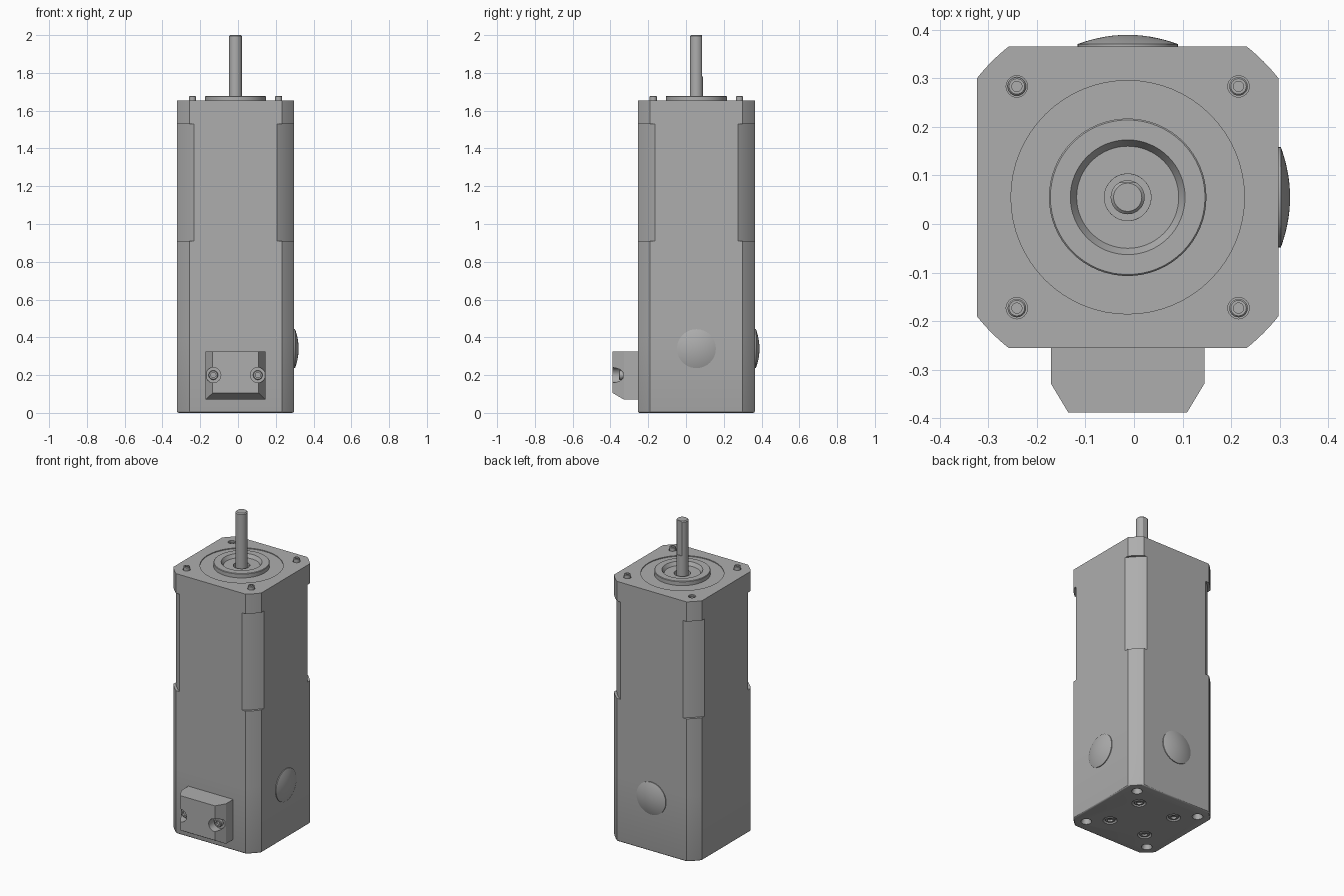
import bpy, bmesh, math
from mathutils import Matrix, Vector

if "Cube" in bpy.data.objects:
    bpy.data.objects.remove(bpy.data.objects["Cube"])

CX, CY, HALF = -0.013, 0.055, 0.31      # motor axis and half width
BOLT, TOP = 0.228, 1.655                # bolt offset and flange height
CORNERS = [(sx, sy) for sx in (-1, 1) for sy in (-1, 1)]

metal = bpy.data.materials.new("grey metal")
metal.use_nodes = True
GREY = (0.42, 0.42, 0.42, 1)
metal.diffuse_color = GREY
metal.node_tree.nodes["Principled BSDF"].inputs["Base Color"].default_value = GREY


def finish(bm, name):
    bmesh.ops.recalc_face_normals(bm, faces=bm.faces)
    mesh = bpy.data.meshes.new(name)
    bm.to_mesh(mesh)
    bm.free()
    mesh.materials.append(metal)
    ob = bpy.data.objects.new(name, mesh)
    bpy.context.collection.objects.link(ob)
    return ob


def activate(ob):
    bpy.ops.object.select_all(action='DESELECT')
    ob.select_set(True)
    bpy.context.view_layer.objects.active = ob


def smooth(ob):
    activate(ob)
    bpy.ops.object.shade_smooth_by_angle(angle=math.radians(30))


def prism(name, outline, depth):
    """Extrude a list of points along the depth vector."""
    bm = bmesh.new()
    face = bm.faces.new([bm.verts.new(p) for p in outline])
    new = bmesh.ops.extrude_face_region(bm, geom=[face])["geom"]
    verts = [v for v in new if isinstance(v, bmesh.types.BMVert)]
    bmesh.ops.translate(bm, vec=depth, verts=verts)
    return finish(bm, name)


def lathe(name, profile, place=(CX, CY, 0), axis=(0, 0, 1), steps=48):
    """Turn a closed (radius, height) profile about an axis."""
    bm = bmesh.new()
    vs = [bm.verts.new((r, 0, h)) for r, h in profile]
    edges = [bm.edges.new((a, b)) for a, b in zip(vs, vs[1:] + vs[:1])
             if a.co.x + b.co.x > 0]
    bmesh.ops.spin(bm, geom=vs + edges, axis=(0, 0, 1), cent=(0, 0, 0),
                   angle=math.tau, steps=steps)
    bmesh.ops.remove_doubles(bm, verts=bm.verts, dist=1e-5)
    turn = Vector((0, 0, 1)).rotation_difference(Vector(axis)).to_matrix().to_4x4()
    bm.transform(Matrix.Translation(place) @ turn)
    return finish(bm, name)


def rod(name, r0, r1, h0, h1, place, axis=(0, 0, 1), steps=32):
    return lathe(name, [(0, h0), (r0, h0), (r1, h1), (0, h1)], place, axis, steps)


def cut(ob, cutter):
    cutter.hide_render = True
    mod = ob.modifiers.new("cut", 'BOOLEAN')
    mod.operation, mod.solver, mod.object = 'DIFFERENCE', 'EXACT', cutter
    activate(ob)
    bpy.ops.object.modifier_apply(modifier=mod.name)
    bpy.data.objects.remove(cutter)


def body_section(name, z0, z1, radius):
    """Square housing whose corners are turned down to a radius."""
    start = math.acos(HALF / radius)
    sweep = math.pi / 2 - 2 * start
    pts = []
    for q in range(4):
        for i in range(9):
            a = q * math.pi / 2 + start + sweep * i / 8
            pts.append((CX + radius * math.cos(a), CY + radius * math.sin(a), z0))
    return prism(name, pts, (0, 0, z1 - z0))


def socket_screw(name, r, h, place, axis=(0, 0, 1)):
    return lathe(name, [(0, -0.03), (r, -0.03), (r, h - 0.003), (r - 0.003, h),
                        (r * 0.55, h), (r * 0.55, h - 0.012), (0, h - 0.012)],
                 place, axis, 24)


# Stacked housing
rear_cap = body_section("rear_cap", 0, 0.42, 0.395)
stator = body_section("stator_housing", 0.42, 0.78, 0.395)
adapter = body_section("gear_adapter", 0.78, 0.91, 0.395)
gearcase = body_section("gear_case", 0.91, 1.53, 0.38)
flange = body_section("front_flange", 1.53, TOP, 0.395)

# Softened bottom edge
bm = bmesh.new()
bm.from_mesh(rear_cap.data)
rim = [e for e in bm.edges if all(v.co.z < 0.001 for v in e.verts)]
bmesh.ops.bevel(bm, geom=rim, offset=0.01, segments=3, profile=0.5, affect='EDGES')
bm.to_mesh(rear_cap.data)
bm.free()

# Flange recess, shaft bore, bolts
cut(flange, rod("recess_cutter", 0.24, 0.24, TOP - 0.005, 1.8, (CX, CY, 0), steps=64))
cut(flange, rod("bore_cutter", 0.048, 0.048, 1.6, 1.8, (CX, CY, 0)))
for sx, sy in CORNERS:
    spot = (CX + sx * BOLT, CY + sy * BOLT, TOP)
    cut(flange, rod("bolt_cutter", 0.022, 0.022, -0.02, 0.05, spot, steps=24))
    sunk = sx < 0 < sy
    smooth(socket_screw("flange_bolt", 0.019, -0.006 if sunk else 0.022, spot))

# Bottom holes and screws
for sx, sy in CORNERS:
    cut(rear_cap, rod("corner_cutter", 0.034, 0.022, -0.01, 0.03,
                      (CX + sx * BOLT, CY + sy * BOLT, 0)))
    spot = (CX + sx * 0.13, CY + sy * 0.13, 0)
    cut(rear_cap, rod("sink_cutter", 0.045, 0.03, -0.005, 0.015, spot))
    smooth(socket_screw("base_screw", 0.03, -0.002, spot, (0, 0, -1)))

# Pilot boss with a coned mouth
boss = lathe("pilot_boss", [(0.162, 1.64), (0.162, 1.674), (0.159, 1.677),
                            (0.118, 1.677), (0.105, 1.655), (0.048, 1.655),
                            (0.048, 1.64)], steps=64)

# Output shaft with a flat on the back
shaft = lathe("output_shaft", [(0, 1.59), (0.035, 1.59), (0.035, 1.994),
                               (0.029, 2.0), (0, 2.0)])
y = CY + 0.03
cut(shaft, prism("flat_cutter", [(CX - 0.1, y, 1.78), (CX + 0.1, y, 1.78),
                                 (CX + 0.1, y + 0.1, 1.78), (CX - 0.1, y + 0.1, 1.78)],
                 (0, 0, 0.5)))

# Domed brush caps on the left and back
dome = [(0, -0.01), (0.103, -0.01), (0.103, 0.005)]
dome += [(0.103 * math.cos(t), 0.005 + 0.019 * (1 - math.cos(t) ** 2))
         for t in (math.pi / 2 * i / 10 for i in range(1, 10))] + [(0, 0.024)]
left_cap = lathe("left_brush_cap", dome, (CX + HALF, CY, 0.34), (1, 0, 0))
back_cap = lathe("back_brush_cap", dome, (CX, CY + HALF, 0.34), (0, 1, 0))

# Terminal box: wall block plus tapered cover
FRONT, MID, WALL = -0.388, -0.328, CY - HALF
box = prism("terminal_box", [(CX - 0.158, WALL + 0.01, 0.07), (CX + 0.158, WALL + 0.01, 0.07),
                             (CX + 0.158, WALL + 0.01, 0.325), (CX - 0.158, WALL + 0.01, 0.325)],
            (0, MID - WALL - 0.01, 0))
bm = bmesh.new()
bm.from_mesh(box.data)
nose = next(f for f in bm.faces if all(v.co.y < MID + 0.001 for v in f.verts))
tip = bmesh.ops.extrude_face_region(bm, geom=[nose])["geom"]
bmesh.ops.delete(bm, geom=[nose], context='FACES_ONLY')
for v in (g for g in tip if isinstance(g, bmesh.types.BMVert)):
    v.co.y = FRONT
    v.co.x = CX + math.copysign(0.122, v.co.x - CX)
    v.co.z = max(v.co.z, 0.105)
bmesh.ops.recalc_face_normals(bm, faces=bm.faces)
bm.to_mesh(box.data)
bm.free()

# Terminal box screws in round pockets
for side in (-1, 1):
    spot = (CX + side * 0.118, -0.333, 0.2)
    cut(box, rod("pocket_cutter", 0.04, 0.04, 0, 0.1, spot, (0, -1, 0)))
    smooth(socket_screw("box_screw", 0.025, 0.022, spot, (0, -1, 0)))

for ob in (rear_cap, stator, adapter, gearcase, flange, boss, shaft,
           left_cap, back_cap, box):
    smooth(ob)
